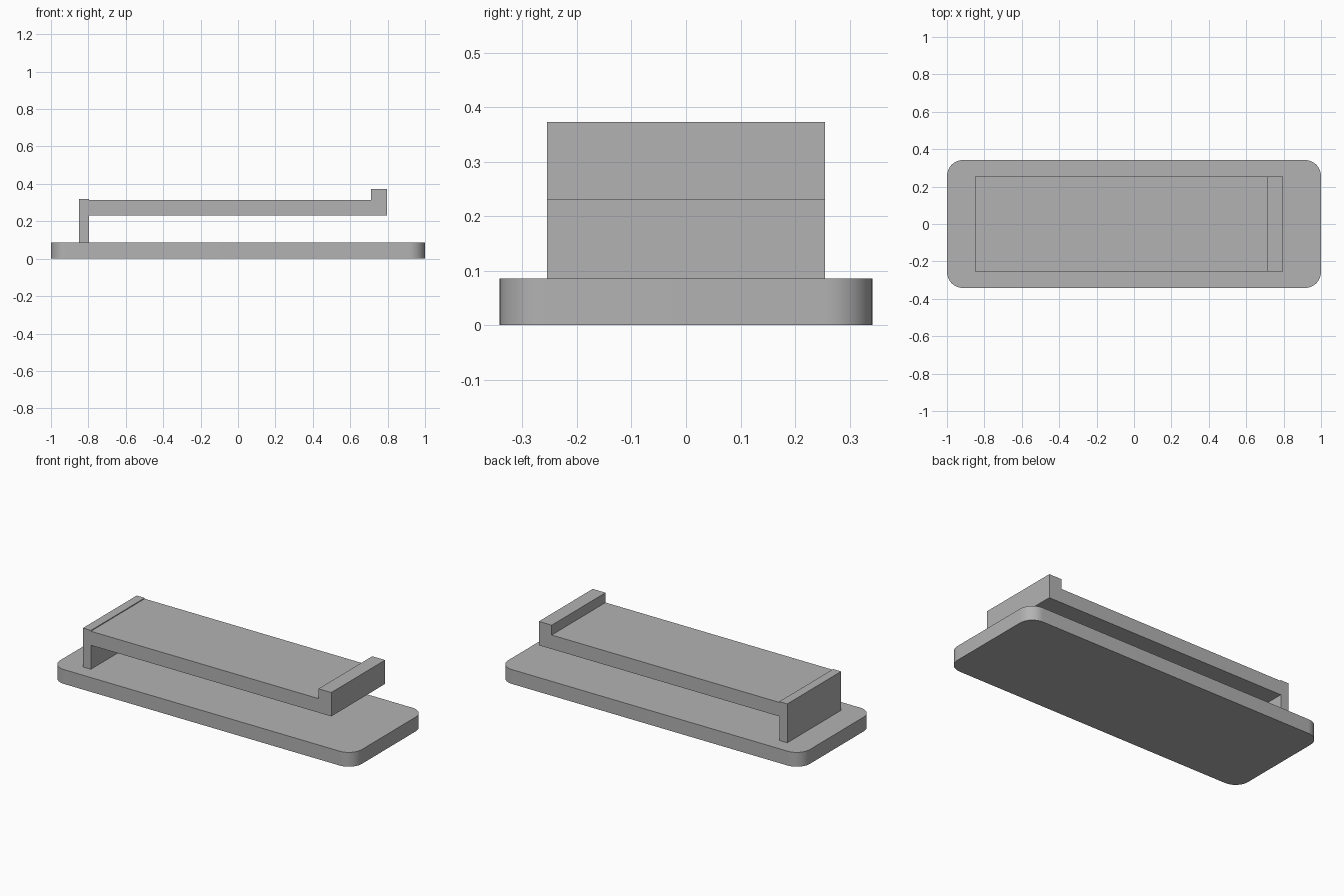
import bpy
import bmesh
from math import cos, sin, pi
from mathutils import Vector

if "Cube" in bpy.data.objects:
    bpy.data.objects.remove(bpy.data.objects["Cube"], do_unlink=True)

# Single plain grey
grey = bpy.data.materials.new("plain_grey")
grey.use_nodes = True
colour = (0.45, 0.45, 0.45, 1)
grey.diffuse_color = colour
grey.node_tree.nodes["Principled BSDF"].inputs["Base Color"].default_value = colour


def extrude_outline(name, points, direction):
    """Solid made by sweeping a closed outline along a direction."""
    bm = bmesh.new()
    face = bm.faces.new([bm.verts.new(p) for p in points])
    swept = bmesh.ops.extrude_face_region(bm, geom=[face])
    verts = [v for v in swept["geom"] if isinstance(v, bmesh.types.BMVert)]
    bmesh.ops.translate(bm, verts=verts, vec=Vector(direction))
    if not any(len(e.link_faces) != 2 for e in bm.edges):
        pass
    elif face.is_valid:
        bm.faces.new(face.verts)
    bmesh.ops.recalc_face_normals(bm, faces=bm.faces)
    mesh = bpy.data.meshes.new(name)
    bm.to_mesh(mesh)
    bm.free()
    mesh.materials.append(grey)
    obj = bpy.data.objects.new(name, mesh)
    bpy.context.collection.objects.link(obj)
    return obj


# Rounded base slab
half_x, half_y, base_top, radius, steps = 1.0, 0.342, 0.086, 0.086, 12
outline = []
for corner, (sx, sy) in enumerate([(1, 1), (-1, 1), (-1, -1), (1, -1)]):
    for i in range(steps + 1):
        a = (corner + i / steps) * pi / 2
        outline.append((sx * (half_x - radius) + radius * cos(a),
                        sy * (half_y - radius) + radius * sin(a), 0))
base = extrude_outline("base_slab", outline, (0, 0, base_top))
bpy.ops.object.select_all(action="DESELECT")
base.select_set(True)
bpy.context.view_layer.objects.active = base
bpy.ops.object.shade_smooth_by_angle()

# Cantilever bracket: post, long shelf and raised end lip in one side profile
depth = 0.255
left, post, lip, right = -0.85, -0.797, 0.712, 0.797
shelf_low, shelf_top, post_top, lip_top = 0.23, 0.314, 0.319, 0.373
profile = [(left, base_top), (post, base_top), (post, shelf_low),
           (right, shelf_low), (right, lip_top), (lip, lip_top),
           (lip, shelf_top), (post, shelf_top), (post, post_top),
           (left, post_top)]
extrude_outline("cantilever_bracket", [(x, -depth, z) for x, z in profile],
                (0, 2 * depth, 0))
